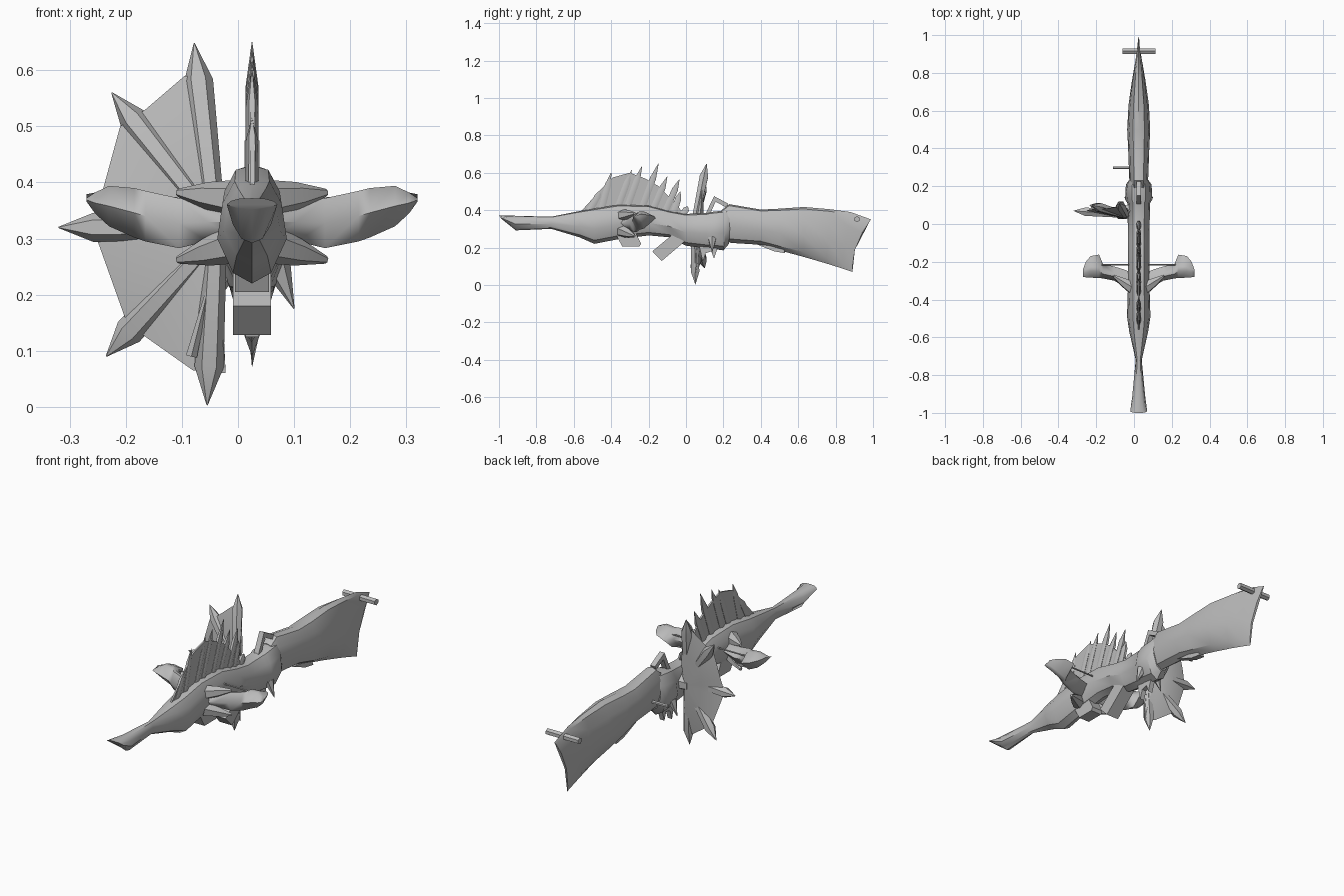
import bpy, bmesh, math
from mathutils import Vector

CX = 0.025  # centre plane of the weapon
grey = bpy.data.materials.new("bone grey")
grey.diffuse_color = (0.5, 0.5, 0.5, 1)


def finish(name, bm, angle=35):
    """Clean the mesh, smooth it except at sharp edges, and make the object."""
    bmesh.ops.remove_doubles(bm, verts=bm.verts, dist=1e-5)
    bmesh.ops.recalc_face_normals(bm, faces=bm.faces)
    for f in bm.faces:
        f.smooth = True
    for e in bm.edges:
        e.smooth = e.calc_face_angle(0) < math.radians(angle)
    me = bpy.data.meshes.new(name)
    bm.to_mesh(me)
    bm.free()
    me.materials.append(grey)
    ob = bpy.data.objects.new(name, me)
    bpy.context.collection.objects.link(ob)
    return ob


def loft(name, rings, angle=35):
    """Skin a list of equal-length rings and cap both ends."""
    bm = bmesh.new()
    vs = [[bm.verts.new(p) for p in r] for r in rings]
    n = len(vs[0])
    for a, b in zip(vs, vs[1:]):
        for i in range(n):
            j = (i + 1) % n
            bm.faces.new((a[i], a[j], b[j], b[i]))
    bm.faces.new(vs[0])
    bm.faces.new(vs[-1])
    return finish(name, bm, angle)


def spike(name, p0, p1, radii, sides=6, squash=1.0):
    """Tapered rod; radii = (position along the rod, radius); squash thins x."""
    p0, p1 = Vector(p0), Vector(p1)
    d = (p1 - p0).normalized()
    u = d.cross(Vector((0, 1, 0)) if abs(d.y) < 0.9 else Vector((1, 0, 0))).normalized()
    w = d.cross(u)
    rings = []
    for t, r in radii:
        ring = []
        for k in range(sides):
            a = 2 * math.pi * k / sides
            o = (u * math.cos(a) + w * math.sin(a)) * r
            o.x *= squash
            ring.append(p0.lerp(p1, t) + o)
        rings.append(ring)
    return loft(name, rings, 50)


def plate(name, pts, half, x=CX):
    """Side outline (y, z) given a width across x."""
    return loft(name, [[(x + s * half, y, z) for y, z in pts] for s in (-1, 1)], 25)


def section(yt, yb, zt, zb, hw, dip=0.0):
    """Body cross-section with a flattish top and a keeled underside."""
    half = [(0, 1), (0.5, 0.96), (0.85, 0.75), (1, 0.42), (0.55, 0.1), (0, 0)]
    pts = half + [(-s, t) for s, t in half[-2:0:-1]]
    return [(CX + s * hw, yb + (yt - yb) * t - dip * 4 * t * (1 - t),
             zb + (zt - zb) * t) for s, t in pts]


# Body: muzzle to receiver
loft("receiver", [section(*s) for s in (
    (-1.0, -0.985, 0.372, 0.352, 0.045), (-0.91, -0.91, 0.37, 0.292, 0.034),
    (-0.72, -0.72, 0.365, 0.30, 0.016), (-0.57, -0.57, 0.395, 0.255, 0.05),
    (-0.49, -0.49, 0.41, 0.22, 0.062), (-0.36, -0.36, 0.43, 0.245, 0.058),
    (-0.20, -0.20, 0.425, 0.265, 0.058), (-0.09, -0.09, 0.395, 0.255, 0.058),
    (0.0, 0.0, 0.38, 0.21, 0.058), (0.11, 0.11, 0.385, 0.195, 0.06),
    (0.13, 0.13, 0.39, 0.195, 0.072), (0.22, 0.20, 0.40, 0.185, 0.068),
    (0.24, 0.23, 0.40, 0.22, 0.05))])

# Stock with a notched butt
loft("stock", [section(*s) for s in (
    (0.19, 0.21, 0.40, 0.24, 0.045), (0.23, 0.24, 0.432, 0.225, 0.05),
    (0.40, 0.40, 0.403, 0.215, 0.056), (0.50, 0.50, 0.408, 0.185, 0.061),
    (0.63, 0.63, 0.417, 0.15, 0.054), (0.77, 0.75, 0.405, 0.115, 0.036),
    (0.88, 0.83, 0.39, 0.09, 0.02), (0.99, 0.89, 0.35, 0.07, 0.005, 0.03))])
plate("stock_lip", [(0.37, 0.22), (0.47, 0.18), (0.53, 0.17), (0.52, 0.2)], 0.015)
spike("butt_crossbar", (-0.062, 0.915, 0.352), (0.115, 0.915, 0.352),
      [(0, 0.016), (1, 0.016)])
spike("bolt_handle", (-0.11, 0.297, 0.3), (0, 0.297, 0.3), [(0, 0.008), (1, 0.008)])

# Back sail: thin web with a row of leaning spines
plate("sail_web", [(-0.56, 0.395), (-0.46, 0.505), (-0.39, 0.575), (-0.30, 0.6),
                   (-0.22, 0.57), (-0.15, 0.53), (-0.08, 0.46), (0.0, 0.37),
                   (-0.2, 0.4), (-0.4, 0.41)], 0.004)
for i, (yb, yt, zt) in enumerate((
        (-0.53, -0.45, 0.515), (-0.46, -0.40, 0.60), (-0.38, -0.29, 0.615),
        (-0.33, -0.235, 0.635), (-0.25, -0.147, 0.65), (-0.19, -0.10, 0.58),
        (-0.12, -0.035, 0.565), (-0.07, -0.03, 0.50), (-0.02, 0.01, 0.42))):
    spike(f"sail_spine_{i + 1}", (CX, yb, 0.37), (CX, yt, zt),
          [(0, 0.02), (0.72, 0.019), (1, 0.001)], 6, 0.6)

# Side shield: closed lens of webbing stretched between big spikes
rim = [(-0.03, 0.08, 0.42), (-0.048, 0.09, 0.585), (-0.095, 0.09, 0.59),
       (-0.165, 0.08, 0.53), (-0.21, 0.08, 0.50), (-0.24, 0.075, 0.39),
       (-0.25, 0.07, 0.35), (-0.25, 0.07, 0.295), (-0.2, 0.08, 0.155),
       (-0.165, 0.08, 0.125), (-0.08, 0.06, 0.065), (-0.022, 0.05, 0.06),
       (-0.03, 0.06, 0.23)]
bm = bmesh.new()
rv = [bm.verts.new(p) for p in rim]
for hub in ((-0.04, 0.025, 0.31), (-0.06, 0.095, 0.31)):
    h = bm.verts.new(hub)
    for i in range(len(rv)):
        bm.faces.new((h, rv[i], rv[(i + 1) % len(rv)]))
finish("shield_web", bm)
for i, (root, tip) in enumerate((
        ((-0.045, 0.05, 0.36), (-0.078, 0.11, 0.648)),
        ((-0.06, 0.05, 0.35), (-0.225, 0.10, 0.56)),
        ((-0.05, 0.05, 0.32), (-0.32, 0.07, 0.32)),
        ((-0.06, 0.05, 0.28), (-0.235, 0.10, 0.09)),
        ((-0.04, 0.045, 0.30), (-0.055, 0.05, 0.003)))):
    spike(f"shield_spike_{i + 1}", root, tip, [(0, 0.02), (0.77, 0.026), (1, 0.001)])
spike("shield_thorn", (-0.047, 0.03, 0.235), (-0.083, 0.035, 0.09),
      [(0, 0.002), (1, 0.01)], 4)
spike("shield_mount", (CX, 0.07, 0.31), (-0.07, 0.07, 0.31), [(0, 0.04), (1, 0.03)])

# Paired limbs, claws and lower barbs
for side, s in (("right", 1), ("left", -1)):
    rings = []
    for dx, yf, yb, zl, zh in (
            (0.03, -0.37, -0.26, 0.30, 0.36), (0.08, -0.33, -0.24, 0.295, 0.365),
            (0.13, -0.30, -0.225, 0.283, 0.372), (0.19, -0.288, -0.21, 0.295, 0.385),
            (0.21, -0.286, -0.162, 0.302, 0.39), (0.255, -0.284, -0.17, 0.322, 0.394),
            (0.28, -0.282, -0.20, 0.345, 0.382), (0.295, -0.28, -0.24, 0.366, 0.372)):
        ym, zm, x = (yf + yb) / 2, (zl + zh) / 2, CX + s * dx
        rings.append([(x, yf, zm), (x, yf * 0.7 + yb * 0.3, zh), (x, ym, zh),
                      (x, yb, zm + 0.01), (x, ym, zl), (x, yf * 0.7 + yb * 0.3, zl)])
    loft(f"{side}_limb", rings, 60)
    for word, z0, z1 in (("upper", 0.37, 0.382), ("lower", 0.29, 0.262)):
        spike(f"{side}_{word}_claw", (CX + s * 0.03, -0.34, z0),
              (CX + s * 0.132, -0.275, z1), [(0, 0.035), (0.5, 0.025), (1, 0.007)])
    spike(f"{side}_barb", (CX + s * 0.045, 0.14, 0.25),
          (CX + s * 0.075, 0.14, 0.175), [(0, 0.025), (1, 0.001)])
spike("bow_string", (CX - 0.21, -0.215, 0.37), (CX + 0.21, -0.215, 0.37),
      [(0, 0.004), (1, 0.004)])

# Underside and sight parts
plate("magazine", [(-0.18, 0.18), (-0.13, 0.128), (-0.01, 0.23), (-0.06, 0.28)], 0.034)
plate("front_grip", [(-0.37, 0.26), (-0.34, 0.205), (-0.25, 0.205), (-0.24, 0.22),
                     (-0.27, 0.28)], 0.03)
plate("trigger_guard", [(0.07, 0.21), (0.09, 0.125), (0.105, 0.17), (0.135, 0.18),
                        (0.15, 0.14), (0.17, 0.2)], 0.012)
plate("rear_sight", [(0.10, 0.37), (0.15, 0.475), (0.225, 0.435), (0.215, 0.415),
                     (0.158, 0.445), (0.125, 0.37)], 0.013)
